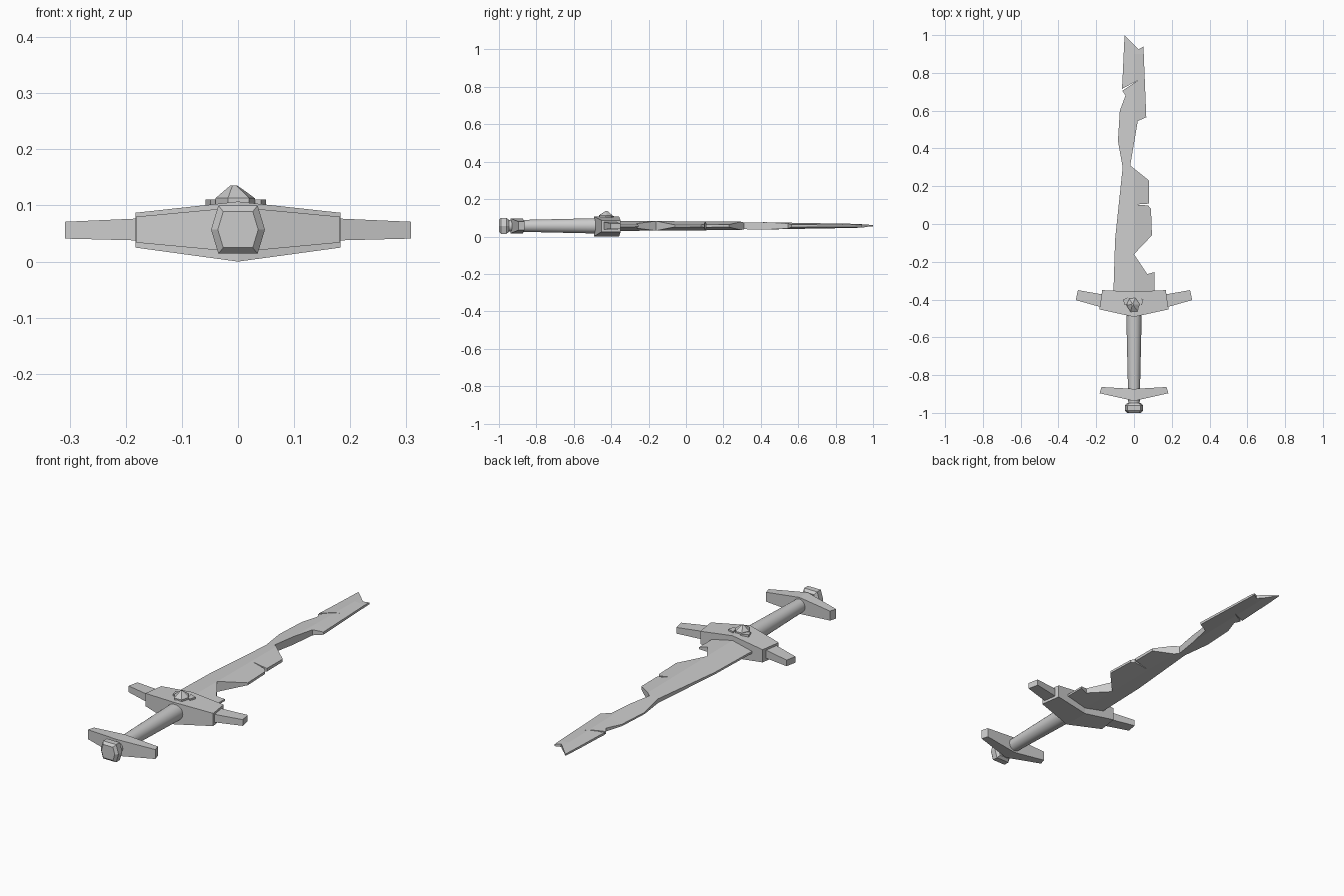
import bpy, bmesh, math

if "Cube" in bpy.data.objects:
    bpy.data.objects.remove(bpy.data.objects["Cube"])

ZC = 0.057  # height of the sword's centre line


def make(name, verts, faces, smooth=False):
    me = bpy.data.meshes.new(name)
    me.from_pydata(verts, [], faces)
    bm = bmesh.new()
    bm.from_mesh(me)
    bmesh.ops.recalc_face_normals(bm, faces=bm.faces)
    bm.to_mesh(me)
    bm.free()
    ob = bpy.data.objects.new(name, me)
    bpy.context.collection.objects.link(ob)
    if smooth:
        bpy.context.view_layer.objects.active = ob
        ob.select_set(True)
        bpy.ops.object.shade_smooth_by_angle(angle=math.radians(35))
        ob.select_set(False)
    return ob


def loft(name, rings, smooth=False):
    n = len(rings[0])
    verts = [v for r in rings for v in r]
    faces = [list(range(n)), list(range(len(verts) - n, len(verts)))]
    for k in range(len(rings) - 1):
        for i in range(n):
            a, b = k * n + i, k * n + (i + 1) % n
            faces.append([a, b, b + n, a + n])
    return make(name, verts, faces, smooth)


def bar_ring(xf, xb, yf, yb, z0, z1):
    return [(xf, yf, z0), (xb, yb, z0), (xb, yb, z1), (xf, yf, z1)]


def mirrored_bar(name, centre, end):
    left = (-end[0], -end[1]) + end[2:]
    return loft(name, [bar_ring(*left), bar_ring(*centre), bar_ring(*end)])


# Blade: tapered diamond section, trimmed by the broken outline
stations = [(-0.45, 0.122, 0.028), (-0.37, 0.12, 0.027), (0.3, 0.096, 0.022),
            (0.6, 0.085, 0.016), (0.9, 0.074, 0.011), (1.02, 0.07, 0.004)]
rings = []
for y, w, t in stations:
    e = 0.003
    rings.append([(-w, y, ZC - e), (0, y, ZC - t), (w, y, ZC - e),
                  (w, y, ZC + e), (0, y, ZC + t), (-w, y, ZC + e)])
blade = loft("blade", rings)
outline = [(0.108, -0.40), (0.108, -0.255), (0.07, -0.265), (0.0, -0.16),
           (0.095, -0.06), (0.09, 0.08), (0.075, 0.098), (0.005, 0.103),
           (0.08, 0.108), (0.08, 0.23), (-0.02, 0.31), (0.02, 0.545),
           (0.065, 0.565), (0.05, 0.94), (0.025, 0.925), (-0.05, 1.0),
           (-0.061, 0.76), (-0.064, 0.715), (0.02, 0.76), (-0.062, 0.705), (-0.045, 0.68),
           (-0.075, 0.60), (-0.085, 0.44), (-0.06, 0.30), (-0.10, -0.08),
           (-0.11, -0.40)]
cutter = loft("blade_outline_cutter", [[(x, y, z) for x, y in outline] for z in (-0.1, 0.2)])
mod = blade.modifiers.new("trim", 'BOOLEAN')
mod.operation = 'INTERSECT'
mod.solver = 'EXACT'
mod.object = cutter
bpy.context.view_layer.objects.active = blade
bpy.ops.object.modifier_apply(modifier="trim")
bpy.data.objects.remove(cutter)

# Cross guard with an arm each side
mirrored_bar("guard", (0, 0, -0.492, -0.358, 0.0, 0.107),
             (0.183, 0.168, -0.452, -0.35, 0.025, 0.087))
for s, side in ((-1, "left"), (1, "right")):
    loft(f"guard_arm_{side}", [
        bar_ring(s * 0.15, s * 0.15, -0.447, -0.376, 0.037, 0.078),
        bar_ring(s * 0.308, s * 0.297, -0.403, -0.35, 0.041, 0.071)])

# Grip
loft("grip", [[(r * math.cos(i * math.tau / 24), y, ZC + r * math.sin(i * math.tau / 24))
               for i in range(24)]
              for y, r in ((-0.96, 0.03), (-0.87, 0.032), (-0.47, 0.041))], smooth=True)

# Lower guard
mirrored_bar("lower_guard", (0, 0, -0.937, -0.873, 0.017, 0.097),
             (0.182, 0.172, -0.896, -0.863, 0.034, 0.08))

# Hexagonal pommel with bevelled ends
hexagon = [(0.048, 0), (0.035, 0.043), (-0.035, 0.043),
           (-0.048, 0), (-0.035, -0.043), (0.035, -0.043)]
loft("pommel", [[(x * k, y, ZC + z * k) for x, z in hexagon]
                for y, k in ((-1.0, 0.75), (-0.988, 1), (-0.96, 1), (-0.947, 0.75))])

# Irregular faceted gem
gem = [(0.03, -0.425), (0.008, -0.392), (-0.025, -0.395),
       (-0.04, -0.43), (-0.018, -0.465), (0.02, -0.463)]
gem_rings = []
for z, k in ((0.09, 1), (0.113, 1), (0.127, 0.5), (0.136, 0.15)):
    gem_rings.append([(-0.008 + (x + 0.008) * k, -0.425 + (y + 0.425) * k, z)
                      for x, y in gem])
loft("gem", gem_rings)

# Claws beside the gem
for s, side in ((-1, "left"), (1, "right")):
    claw = [(s * 0.02 - 0.004, -0.385), (s * 0.054 - 0.004, -0.40),
            (s * 0.045 - 0.004, -0.43), (s * 0.028 - 0.004, -0.42)]
    loft(f"gem_claw_{side}", [[(x, y, z) for x, y in claw] for z in (0.09, 0.111)])
